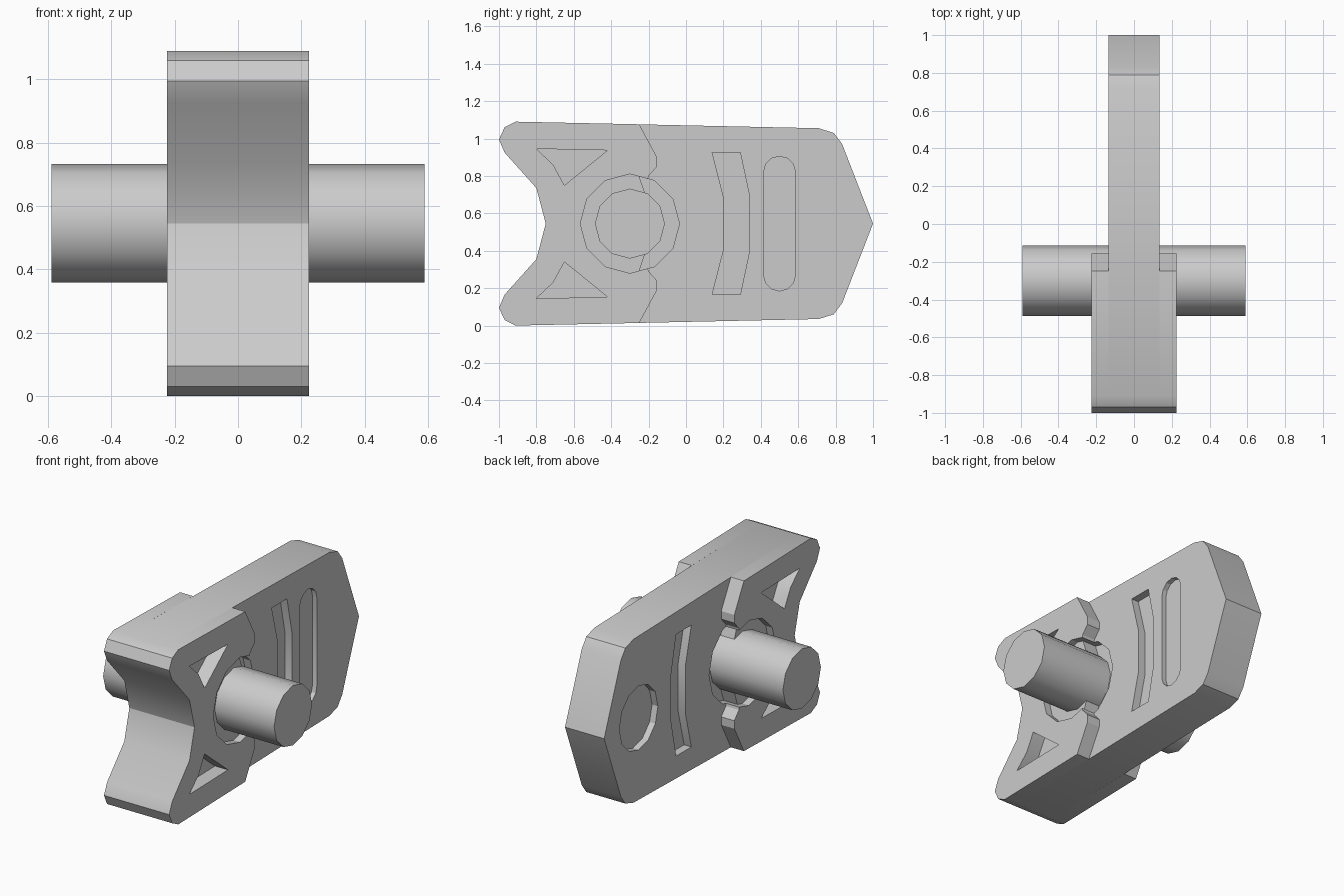
import bpy, bmesh, math

if "Cube" in bpy.data.objects:
    bpy.data.objects.remove(bpy.data.objects["Cube"])

MID = 0.545          # mirror height of the side profile
CORE, WIDE, PIN = 0.135, 0.225, 0.59
HUB = (-0.3, MID)

grey = bpy.data.materials.new("light_grey")
grey.use_nodes = True
grey.diffuse_color = (0.6, 0.6, 0.6, 1)
grey.node_tree.nodes["Principled BSDF"].inputs["Base Color"].default_value = (0.6, 0.6, 0.6, 1)


def flip(points):
    """Reflect a side profile about the mid height, in reverse order."""
    return [(y, 2 * MID - z) for y, z in reversed(points)]


def oval(center, ry, rz, sides):
    return [(center[0] + ry * math.cos(2 * math.pi * i / sides),
             center[1] + rz * math.sin(2 * math.pi * i / sides)) for i in range(sides)]


def prism(name, outline, x0, x1):
    """Extrude a (y, z) outline along x."""
    bm = bmesh.new()
    face = bm.faces.new([bm.verts.new((x0, y, z)) for y, z in outline])
    out = bmesh.ops.extrude_face_region(bm, geom=[face])
    moved = [v for v in out["geom"] if isinstance(v, bmesh.types.BMVert)]
    bmesh.ops.translate(bm, verts=moved, vec=(x1 - x0, 0, 0))
    bmesh.ops.recalc_face_normals(bm, faces=bm.faces)
    mesh = bpy.data.meshes.new(name)
    bm.to_mesh(mesh)
    bm.free()
    mesh.materials.append(grey)
    obj = bpy.data.objects.new(name, mesh)
    bpy.context.collection.objects.link(obj)
    return obj


def carve(obj, cutters):
    """Subtract the cutters, then remove them."""
    for cutter in cutters:
        mod = obj.modifiers.new("cut", "BOOLEAN")
        mod.operation, mod.solver, mod.object = "DIFFERENCE", "EXACT", cutter
    deps = bpy.context.evaluated_depsgraph_get()
    mesh = bpy.data.meshes.new_from_object(obj.evaluated_get(deps))
    obj.modifiers.clear()
    obj.data = mesh
    for cutter in cutters:
        bpy.data.objects.remove(cutter)


def smooth(obj, degrees):
    bpy.ops.object.select_all(action="DESELECT")
    obj.select_set(True)
    bpy.context.view_layer.objects.active = obj
    bpy.ops.object.shade_smooth_by_angle(angle=math.radians(degrees))


# Side profile pieces, upper half only
nose = [(-0.8, 0.735), (-0.97, 0.925), (-1, 0.995), (-0.97, 1.06), (-0.91, 1.09)]
tail = [(0.71, 1.055), (0.79, 1.03), (0.835, 0.97)]
shoulder = [(-0.25, 1.076), (-0.155, 0.9), (-0.155, 0.85), (-0.2, 0.8), (-0.22, 0.71)]
notch = [(-0.75, MID)]
slot_top = [(0.2, 0.69), (0.14, 0.925), (0.29, 0.925), (0.34, 0.69)]
triangle = [(-0.8, 0.945), (-0.42, 0.937), (-0.65, 0.75), (-0.71, 0.86)]
ring = oval(HUB, 0.265, 0.265, 12)

# Central plate with its recesses
plate = prism("central_plate", notch + nose + tail + [(1, MID)] + flip(tail) + flip(nose), -CORE, CORE)
cuts = []
for s in (-1, 1):
    cuts.append(prism("slot_cutter", slot_top + flip(slot_top), s * (CORE - 0.05), s * 0.3))
    cuts.append(prism("ring_cutter", ring, s * (CORE - 0.05), s * 0.3))
pill = oval((0.5, 0.82), 0.085, 0.085, 12)[:7]
cuts.append(prism("long_recess_cutter", pill + flip(pill), CORE - 0.03, 0.3))
cuts.append(prism("round_recess_cutter", oval((0.66, MID), 0.19, 0.2, 12), -CORE + 0.04, -0.3))
carve(plate, cuts)
smooth(plate, 28)

# Shoulder pads, hub floors and pins on both sides
hub_arc = [p for p in ring[3:10]]
hub_outline = [(-0.22, 0.71), (-0.25, 0.797)] + hub_arc + [(-0.25, 0.293), (-0.22, 0.38)]
for side, s in (("left", 1), ("right", -1)):
    pad = prism(side + "_shoulder_pad", notch + nose + shoulder + flip(shoulder) + flip(nose),
                s * CORE, s * WIDE)
    carve(pad, [prism("ring_cutter", ring, s * 0.1, s * 0.3),
                prism("triangle_cutter", triangle, s * 0.1, s * 0.3),
                prism("triangle_cutter", flip(triangle), s * 0.1, s * 0.3)])
    smooth(pad, 28)
    prism(side + "_hub_floor", hub_outline, s * 0.08, s * 0.18)
    smooth(prism(side + "_pin", oval(HUB, 0.187, 0.187, 12), s * 0.05, s * PIN), 31)
